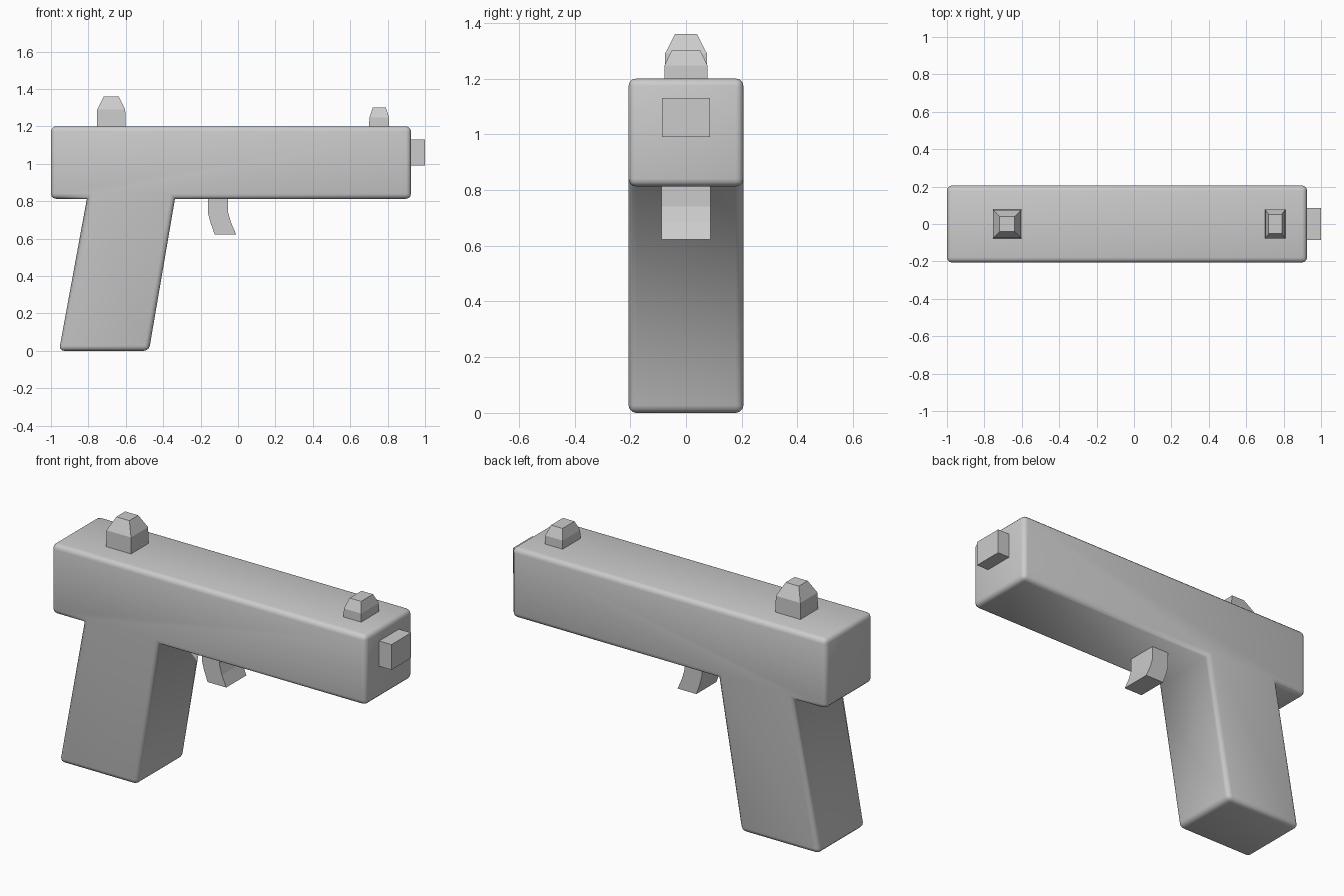
import bpy, bmesh

if "Cube" in bpy.data.objects:
    bpy.data.objects.remove(bpy.data.objects["Cube"])


def finish(bm, name, smooth=False):
    bmesh.ops.recalc_face_normals(bm, faces=bm.faces)
    for f in bm.faces:
        f.smooth = smooth
    mesh = bpy.data.meshes.new(name)
    bm.to_mesh(mesh)
    bm.free()
    obj = bpy.data.objects.new(name, mesh)
    bpy.context.collection.objects.link(obj)
    return obj


def extruded(name, profile, half_width, bevel=0.0):
    """Extrude an XZ profile along y; optionally round its convex edges."""
    bm = bmesh.new()
    face = bm.faces.new([bm.verts.new((x, -half_width, z)) for x, z in profile])
    ext = bmesh.ops.extrude_face_region(bm, geom=[face])
    for v in ext["geom"]:
        if isinstance(v, bmesh.types.BMVert):
            v.co.y = half_width
    bmesh.ops.recalc_face_normals(bm, faces=bm.faces)
    if bevel:
        edges = [e for e in bm.edges if e.is_convex]
        bmesh.ops.bevel(bm, geom=edges, offset=bevel, segments=3,
                        profile=0.5, affect="EDGES", clamp_overlap=True)
    return finish(bm, name, smooth=bevel > 0)


def sight(name, cx, rings):
    """Tapered block lofted through rectangular rings (z, half_x, half_y)."""
    bm = bmesh.new()
    loops = [[bm.verts.new((cx + sx * hx, sy * hy, z))
              for sx, sy in ((-1, -1), (1, -1), (1, 1), (-1, 1))]
             for z, hx, hy in rings]
    bm.faces.new(loops[0])
    bm.faces.new(loops[-1])
    for a, b in zip(loops, loops[1:]):
        for i in range(4):
            j = (i + 1) % 4
            bm.faces.new((a[i], a[j], b[j], b[i]))
    return finish(bm, name)


# Body and slanted grip in one rounded piece
extruded("body_and_grip",
         [(-1.0, 1.2), (-1.0, 0.813), (-0.808, 0.813), (-0.957, 0.0),
          (-0.476, 0.0), (-0.337, 0.813), (0.925, 0.813), (0.925, 1.2)],
         0.206, bevel=0.027)

# Square nozzle
extruded("nozzle", [(0.90, 0.99), (1.0, 0.99), (1.0, 1.13), (0.90, 1.13)], 0.086)

# Bent trigger
extruded("trigger",
         [(-0.16, 0.84), (-0.16, 0.735), (-0.147, 0.685), (-0.125, 0.623),
          (-0.01, 0.623), (-0.037, 0.685), (-0.053, 0.74), (-0.053, 0.84)], 0.088)

# Rear and front sights
sight("rear_sight", -0.678,
      [(1.18, 0.077, 0.077), (1.29, 0.075, 0.075), (1.36, 0.040, 0.039)])
sight("front_sight", 0.755,
      [(1.18, 0.054, 0.078), (1.247, 0.053, 0.077), (1.30, 0.035, 0.052)])
